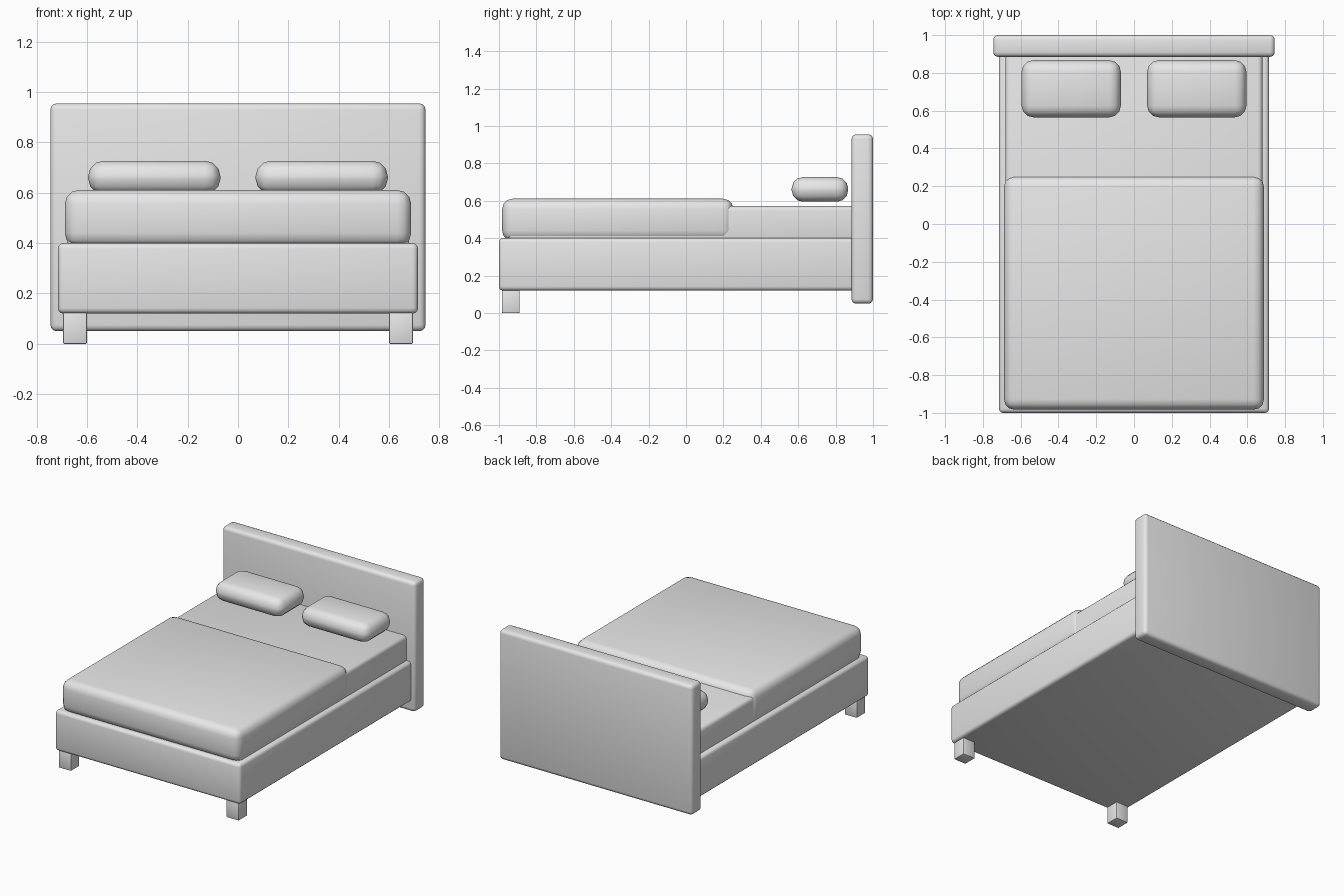
import bpy

default = bpy.data.objects.get("Cube")
if default:
    bpy.data.objects.remove(default, do_unlink=True)

grey = bpy.data.materials.new("plain grey")
grey.use_nodes = True
colour = (0.8, 0.8, 0.8, 1)
grey.diffuse_color = colour
grey.node_tree.nodes["Principled BSDF"].inputs["Base Color"].default_value = colour


def rounded_box(name, low, high, radius, segments=3):
    """Box between two corners with rounded edges."""
    size = [b - a for a, b in zip(low, high)]
    centre = [(a + b) / 2 for a, b in zip(low, high)]
    bpy.ops.mesh.primitive_cube_add(size=1, location=centre)
    obj = bpy.context.object
    obj.name = name
    obj.scale = size
    bpy.ops.object.transform_apply(location=False, rotation=False, scale=True)
    obj.data.materials.append(grey)
    bevel = obj.modifiers.new("rounding", 'BEVEL')
    bevel.width = radius
    bevel.segments = segments
    bpy.ops.object.modifier_apply(modifier=bevel.name)
    bpy.ops.object.shade_smooth_by_angle(angle=0.7)
    return obj


# Frame and headboard
rounded_box("bed_frame", (-0.715, -1, 0.12), (0.715, 0.91, 0.40), 0.022)
rounded_box("headboard", (-0.745, 0.885, 0.05), (0.745, 1, 0.955), 0.025)

# Mattress and the blanket covering its lower part
rounded_box("mattress", (-0.68, -0.95, 0.36), (0.68, 0.92, 0.572), 0.025)
rounded_box("blanket", (-0.688, -0.983, 0.385), (0.688, 0.253, 0.611), 0.055)

# Pillows and front legs, one on each side
for side, sign in (("left", 1), ("right", -1)):
    x0, x1 = sorted((0.07 * sign, 0.595 * sign))
    rounded_box(side + "_pillow", (x0, 0.565, 0.595), (x1, 0.867, 0.727), 0.06)
    x0, x1 = sorted((0.6 * sign, 0.695 * sign))
    rounded_box(side + "_front_leg", (x0, -0.985, 0), (x1, -0.89, 0.125), 0.005, 2)
